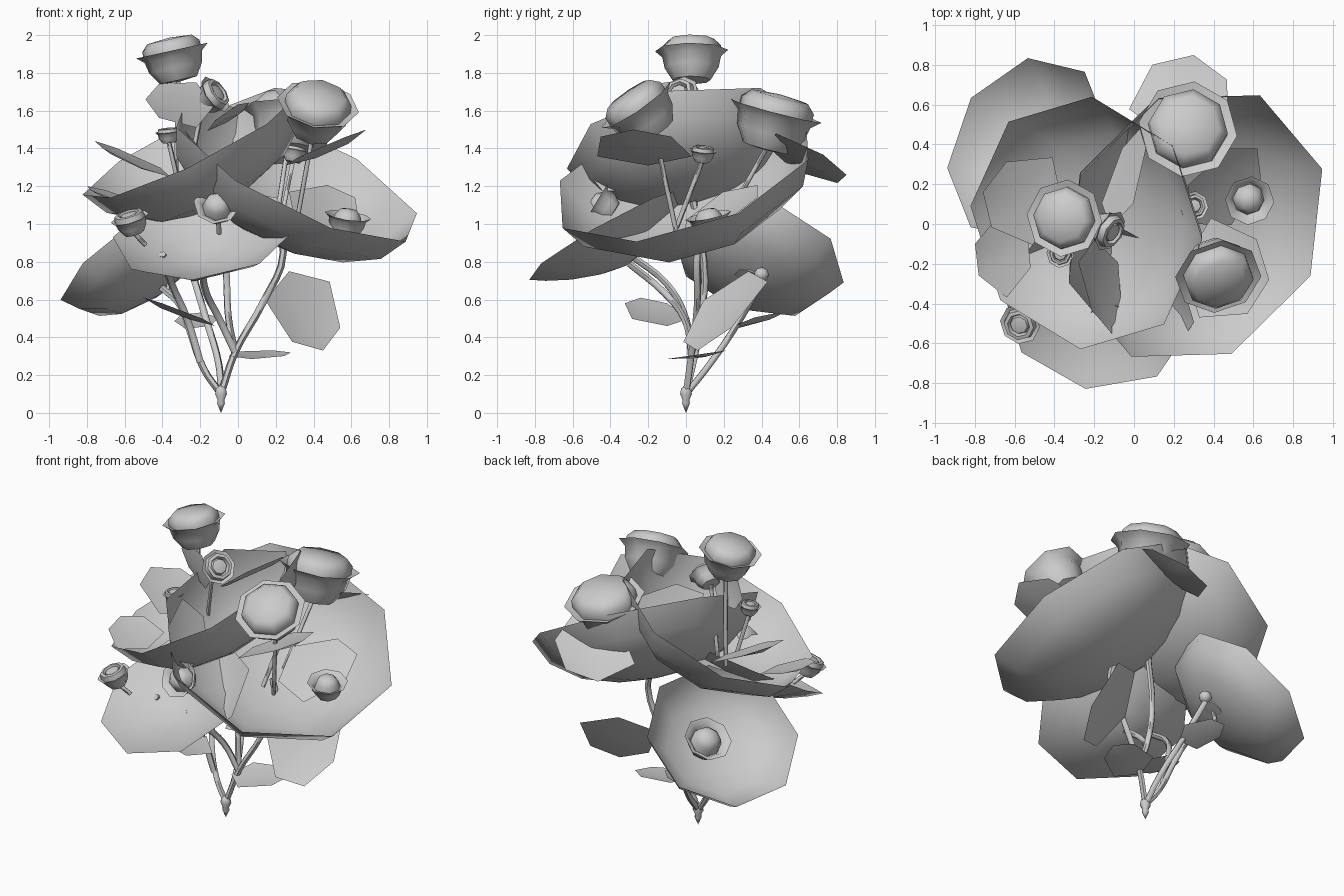
import bpy, bmesh
from math import cos, sin, radians
from mathutils import Vector, Matrix

if "Cube" in bpy.data.objects:
    bpy.data.objects.remove(bpy.data.objects["Cube"])

GREY = (0.6, 0.6, 0.6, 1)
mat = bpy.data.materials.new("plain grey")
mat.use_nodes = True
mat.diffuse_color = GREY
mat.node_tree.nodes["Principled BSDF"].inputs["Base Color"].default_value = GREY


def finish(name, bm, angle):
    mesh = bpy.data.meshes.new(name)
    bm.to_mesh(mesh)
    bm.free()
    mesh.materials.append(mat)
    ob = bpy.data.objects.new(name, mesh)
    bpy.context.collection.objects.link(ob)
    bpy.ops.object.select_all(action='DESELECT')
    ob.select_set(True)
    bpy.context.view_layer.objects.active = ob
    bpy.ops.object.shade_smooth_by_angle(angle=radians(angle))


def frame(center, normal, side):
    """Matrix with z along normal and x as close to side as possible."""
    z = Vector(normal).normalized()
    x = Vector(side)
    x = (x - z * x.dot(z)).normalized()
    m = Matrix((x, z.cross(x), z)).transposed().to_4x4()
    return Matrix.Translation(center) @ m


def lathe(name, profile, matrix, scale, angle=60):
    """Eight-sided turned shape; points at radius zero close the ends."""
    bm = bmesh.new()
    rings = []
    for r, h in profile:
        count = 8 if r else 1
        rings.append([bm.verts.new(matrix @ (scale * Vector((
            r * cos(radians(22.5 + 45 * k)), r * sin(radians(22.5 + 45 * k)), h))))
            for k in range(count)])
    for a, b in zip(rings, rings[1:]):
        for k in range(8):
            ring = [a[k % len(a)], a[(k + 1) % len(a)], b[(k + 1) % len(b)], b[k % len(b)]]
            bm.faces.new(list(dict.fromkeys(ring)))
    finish(name, bm, angle)


def stem(name, points, radius):
    curve = bpy.data.curves.new(name, 'CURVE')
    curve.dimensions = '3D'
    curve.bevel_depth = radius
    curve.bevel_resolution = 1
    curve.resolution_u = 4
    curve.use_fill_caps = True
    sp = curve.splines.new('BEZIER')
    sp.bezier_points.add(len(points) - 1)
    for bp, p in zip(sp.bezier_points, points):
        bp.co = p
        bp.handle_left_type = bp.handle_right_type = 'AUTO'
    tmp = bpy.data.objects.new(name + "_path", curve)
    bpy.context.collection.objects.link(tmp)
    bm = bmesh.new()
    bm.from_mesh(tmp.to_mesh())
    tmp.to_mesh_clear()
    bpy.data.objects.remove(tmp)
    finish(name, bm, 60)


def leaf(name, base, tip, half):
    """Pointed hexagonal leaf with a shallow fold along its middle."""
    base, tip, half = Vector(base), Vector(tip), Vector(half)
    axis = tip - base
    drop = axis.cross(half).normalized() * half.length * 0.12
    if drop.z > 0:
        drop = -drop
    bm = bmesh.new()
    mid = [bm.verts.new(base + axis * t + drop * s) for t, s in ((0, 0), (.35, 1), (.75, 1), (1, 0))]
    for sgn in (1, -1):
        a = bm.verts.new(base + axis * .25 + half * sgn)
        b = bm.verts.new(base + axis * .8 + half * sgn * .75)
        for f in ((mid[0], mid[1], a), (mid[1], mid[2], b, a), (mid[2], mid[3], b)):
            bm.faces.new(f if sgn < 0 else f[::-1])
    finish(name, bm, 30)


# Large cupped leaves: centre of rim, facing, direction of one rim edge, radius, depth
BOWL = [(1, 0), (.89, .2), (.64, .37), (.33, .46), (0, .49)]
SHALLOW = [(1, 0), (.85, .1), (.6, .23), (.3, .34), (0, .4)]
bowls = {
    "right_big_leaf": ((.31, -.01, 1.285), (.435, -.286, .855), (.895, .026, -.447), .735, BOWL, 1.06),
    "top_big_leaf": ((-.24, .005, 1.43), (-.5, -.19, 1), (-.52, -.155, -.29), .65, BOWL, 1.1),
    "back_big_leaf": ((-.535, .375, .857), (-.563, .284, .779), (-.315, .797, -.519), .489, BOWL, 1),
    "front_big_leaf": ((-.18, -.41, .95), (-.124, -.486, .864), (.125, -.4, -.23), .49, SHALLOW, 1),
}
for name, (c, n, side, r, profile, depth) in bowls.items():
    lathe(name, [(x, -h * depth) for x, h in profile], frame(c, n, side), r)

# Blossoms: centre of collar, facing, radius, heart shape, foot of the stalk
CUP = [(0, -.75), (.52, -.7), (.74, -.35), (.8, -.05), (1, .12), (.8, .04)]
FULL = CUP + [(.8, .25), (.62, .43), (0, .48)]
OPEN = CUP + [(.74, .35), (.56, .38), (.48, .15), (.42, .32), (0, .4)]
WIDE = CUP + [(.64, -.2), (.54, .15), (.36, .36), (0, .42)]
blossoms = {
    "tall_blossom": ((-.345, .03, 1.895), (-.22, 0, 1), .195, FULL, (-.33, .05, 1.15)),
    "back_blossom": ((.27, .47, 1.57), (.05, .26, 1), .25, FULL, (.2, .2, 1.0)),
    "right_blossom": ((.42, -.25, 1.61), (.15, -.55, .8), .22, FULL, (.3, -.05, .95)),
    "front_blossom": ((-.11, -.46, 1.1), (-.05, -.85, .5), .125, WIDE, (-.1, -.3, .95)),
    "side_blossom": ((.58, .12, 1.03), (.15, -.2, 1), .125, WIDE, (.55, .12, .92)),
    "left_blossom": ((-.57, -.5, 1.02), (-.3, -.3, 1), .105, OPEN, (-.49, -.44, .89)),
    "upper_blossom": ((-.13, -.03, 1.68), (.7, -.4, .5), .11, OPEN, (-.27, .05, 1.2)),
    "rear_blossom": ((-.41, .36, .79), (-.56, .28, .78), .15, WIDE, (-.38, .32, .64)),
    "small_left_blossom": ((-.37, -.15, 1.48), (-.1, -.1, 1), .07, OPEN, (-.3, -.1, 1.15)),
    "small_right_blossom": ((.3, .09, 1.38), (.2, .1, 1), .075, OPEN, (.22, -.05, .98)),
}
for name, (c, n, r, profile, foot) in blossoms.items():
    m = frame(c, n, (1, .3, .1))
    lathe(name, profile, m, r, 50)
    top = m @ Vector((0, 0, -.7 * r))
    stem(name + "_stalk", [foot, (top + Vector(foot)) / 2, top], .013)

# Unopened bud on its own stem
lathe("bud", [(0, -1.2), (.8, -.4), (1, .1), (.7, .7), (0, 1)],
      frame((-.23, .4, .73), (-.1, .1, 1), (1, 0, 0)), .042)

# Main stems fanning out from the root
root = (-.09, 0, .1)
fork = (-.015, .03, .32)
main = {
    "right_stem": [root, fork, (.13, .06, .58), (.24, .06, .85), (.2, .08, .98)],
    "front_stem": [fork, (-.1, -.01, .5), (-.17, -.12, .64), (-.19, -.3, .79)],
    "top_stem": [fork, (-.05, .07, .5), (-.06, .1, .7), (-.08, .04, 1.12)],
    "back_stem": [root, (-.18, .03, .23), (-.25, .08, .42), (-.3, .16, .56), (-.4, .3, .66)],
    "left_stem": [(-.2, .03, .27), (-.27, 0, .5), (-.35, -.1, .68), (-.4, -.3, .84)],
    "bud_stem": [root, (-.1, .12, .25), (-.17, .29, .5), (-.23, .4, .7)],
}
for name, pts in main.items():
    stem(name, pts, .019)
lathe("root_tip", [(0, 0), (.022, .05), (.02, .07), (.034, .1), (.028, .13), (0, .15)],
      frame((-.09, 0, 0), (0, 0, 1), (1, 0, 0)), 1)

# Smaller leaves: base, tip, half-width direction
leaves = {
    "low_right_leaf": ((.27, .33, .75), (.45, .06, .33), (.17, .17, .05)),
    "lowest_leaf": ((-.05, 0, .3), (.28, .14, .32), (-.04, .14, .02)),
    "low_left_leaf": ((-.12, -.1, .46), (-.5, -.24, .61), (.03, -.15, 0)),
    "low_back_leaf": ((-.15, .25, .46), (-.3, .5, .52), (.09, .05, .03)),
    "back_blossom_leaf": ((.2, .42, 1.42), (.3, .85, 1.26), (.25, -.05, .1)),
    "right_blossom_leaf": ((.25, -.2, 1.31), (.68, -.28, 1.5), (.03, .25, 0)),
    "tall_blossom_leaf": ((-.36, .1, 1.25), (-.76, .16, 1.44), (.05, .22, 0)),
    "upper_light_leaf": ((-.13, -.1, 1.62), (-.49, .1, 1.66), (0, -.02, .12)),
    "upper_back_leaf": ((-.12, -.02, 1.55), (.03, .48, 1.6), (.08, 0, .07)),
    "upper_front_leaf": ((-.2, -.08, 1.35), (-.12, -.53, 1.28), (-.1, 0, .16)),
    "far_left_leaf": ((-.52, -.22, 1.1), (-.8, -.1, 1.2), (.05, .18, 0)),
    "side_blossom_leaf": ((.3, 0, 1.02), (.62, .38, 1.14), (.11, -.1, -.12)),
}
for name, (base, tip, half) in leaves.items():
    leaf(name, base, tip, half)
